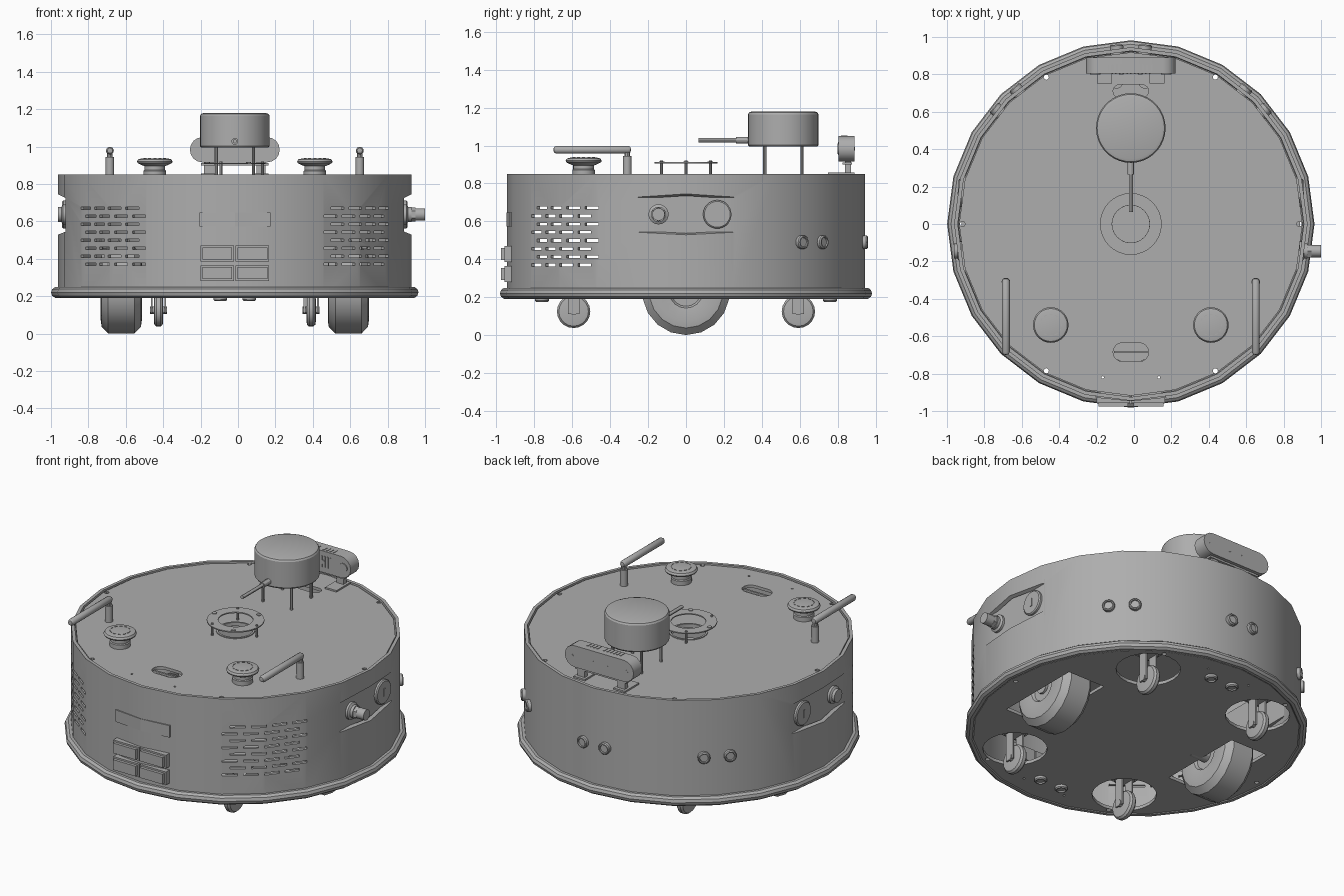
import bpy, bmesh
from math import sin, cos, pi, radians
from mathutils import Matrix, Vector

cube = bpy.data.objects.get("Cube")
if cube:
    bpy.data.objects.remove(cube, do_unlink=True)

AXIS_X = -0.017   # the round body's axis
R = 0.945         # body radius
SIDES = 24
parts = []

grey = bpy.data.materials.new("plain_grey")
grey.use_nodes = True
grey.diffuse_color = (0.42, 0.42, 0.42, 1)
grey.node_tree.nodes["Principled BSDF"].inputs["Base Color"].default_value = (0.42, 0.42, 0.42, 1)


def T(x, y, z):
    return Matrix.Translation((x, y, z))


def rot(deg, axis):
    return Matrix.Rotation(radians(deg), 4, axis)


def polar(deg, r, z):
    """Spot on the wall, measured from the front; local -y points outward."""
    return rot(deg, 'Z') @ T(0, -r, z)


def box(bm, size, m):
    bmesh.ops.create_cube(bm, size=1, matrix=m @ Matrix.Diagonal((*size, 1)))


def lathe(bm, profile, sides, m, closed=False):
    vs = [bm.verts.new((r, 0, z)) for r, z in profile]
    es = [bm.edges.new(p) for p in zip(vs, vs[1:])]
    if closed:
        es.append(bm.edges.new((vs[-1], vs[0])))
    old = set(bm.verts) - set(vs)
    bmesh.ops.spin(bm, geom=vs + es, axis=(0, 0, 1), cent=(0, 0, 0),
                   angle=2 * pi, steps=sides, use_merge=True)
    bmesh.ops.transform(bm, matrix=m, verts=[v for v in bm.verts if v not in old])


def rod(bm, r, z0, z1, m, sides=12):
    lathe(bm, [(0, z0), (r, z0), (r, z1), (0, z1)], sides, m)


def stadium(bm, w, h, depth, m):
    """Pill outline in local xy, pushed along local z."""
    pts = []
    for side in (1, -1):
        for i in range(9):
            a = -pi / 2 + pi * i / 8
            pts.append((side * ((w - h) / 2 + h / 2 * cos(a)), side * h / 2 * sin(a), 0))
    face = bm.faces.new([bm.verts.new(m @ Vector(p)) for p in pts])
    up = bmesh.ops.extrude_face_region(bm, geom=[face], use_keep_orig=True)
    move = m.to_3x3() @ Vector((0, 0, depth))
    bmesh.ops.translate(bm, vec=move, verts=[g for g in up["geom"] if isinstance(g, bmesh.types.BMVert)])


def make(name, bm):
    bmesh.ops.remove_doubles(bm, verts=bm.verts, dist=1e-5)
    bmesh.ops.recalc_face_normals(bm, faces=bm.faces)
    me = bpy.data.meshes.new(name)
    bm.to_mesh(me)
    bm.free()
    me.materials.append(grey)
    ob = bpy.data.objects.new(name, me)
    ob.location.x = AXIS_X
    bpy.context.collection.objects.link(ob)
    parts.append(ob)
    return ob


def cut(target, cutter):
    mod = target.modifiers.new("cut", 'BOOLEAN')
    mod.operation, mod.solver, mod.object = 'DIFFERENCE', 'EXACT', cutter
    dg = bpy.context.evaluated_depsgraph_get()
    me = bpy.data.meshes.new_from_object(target.evaluated_get(dg))
    target.modifiers.remove(mod)
    target.data = me


def drop(cutter):
    parts.remove(cutter)
    bpy.data.objects.remove(cutter, do_unlink=True)


# outer wall with vents and side recesses
bm = bmesh.new()
lathe(bm, [(R, .2), (R, .85), (R - .02, .85), (R - .02, .2)], SIDES, T(0, 0, 0), True)
wall = make("outer_wall", bm)
bm = bmesh.new()
for side in (1, -1):
    for row in range(8):
        for col in range(4):
            a = 33 + 7.4 * col + 2.8 * (row % 2)
            box(bm, (.088, .12, .014), polar(side * a, .93, .37 + .043 * row))
    old = set(bm.verts)
    box(bm, (.1, .7, .18), T(side * .955, 0, .635))
    for v in bm.verts:
        if v not in old and abs(v.co.x) > .95:
            v.co.z += .05 if v.co.z > .635 else -.04
cutter = make("wall_cutter", bm)
cut(wall, cutter)
drop(cutter)

# lid, base plate and sensor ring, sharing the screw holes
bm = bmesh.new()
rod(bm, .918, .825, .843, T(0, 0, 0), SIDES)
lid = make("lid", bm)
bm = bmesh.new()
rod(bm, .935, .195, .215, T(0, 0, 0), SIDES)
base = make("base_plate", bm)
bm = bmesh.new()
for sx in (1, -1):
    rod(bm, .014, .1, 1, T(sx * .9, 0, 0), 8)
    for sy in (1, -1):
        rod(bm, .014, .1, 1, T(sx * .452, sy * .785, 0), 8)
        rod(bm, .007, .1, 1, T(sx * .15, sy * .82, 0), 8)
screws = make("screw_cutter", bm)
cut(lid, screws)
cut(base, screws)
drop(screws)
bm = bmesh.new()
rod(bm, .1, .7, .88, T(0, 0, 0), 24)
stadium(bm, .19, .1, .2, T(0, -.685, .75))
stadium(bm, .19, .07, .2, T(0, .71, .75))
lid_holes = make("lid_cutter", bm)
cut(lid, lid_holes)
drop(lid_holes)
bm = bmesh.new()
for sx in (1, -1):
    box(bm, (.26, .56, .2), T(sx * .607, 0, .2))
    for sy in (1, -1):
        rod(bm, .185, .1, .3, T(sx * .408, sy * .593, 0), 20)
base_holes = make("base_cutter", bm)
cut(base, base_holes)
drop(base_holes)
bm = bmesh.new()
box(bm, (.18, .012, .012), T(0, -.685, .825))
make("lid_slot_bar", bm)

# bumper
bm = bmesh.new()
lathe(bm, [(.952 + .03 * cos(i * pi / 5), .22 + .03 * sin(i * pi / 5)) for i in range(10)],
      SIDES, T(0, 0, 0), True)
make("bumper", bm)

# raised ring over the middle hole
bm = bmesh.new()
lathe(bm, [(.165, .906), (.165, .913), (.1, .913), (.1, .906)], 32, T(0, 0, 0), True)
for a in (90, 210, 330):
    rod(bm, .008, .84, .92, polar(a, .148, 0), 8)
    rod(bm, .014, .913, .917, polar(a + 60, .148, 0), 8)
lathe(bm, [(.112, .838), (.112, .848), (.1, .848), (.1, .838)], 24, T(0, 0, 0), True)
make("sensor_ring", bm)

# drum scanner on four legs, with a feeler rod
bm = bmesh.new()
lathe(bm, [(0, .995), (.18, .995), (.186, 1.003), (.186, 1.165), (.18, 1.175), (.165, 1.18), (0, 1.18)],
      36, T(0, .513, 0))
make("scanner_drum", bm)
bm = bmesh.new()
for sx in (1, -1):
    for y in (.415, .612):
        rod(bm, .009, .84, 1, T(sx * .1, y, 0), 8)
make("scanner_legs", bm)
bm = bmesh.new()
front = T(0, .34, 1.028) @ rot(90, 'X')
rod(bm, .018, 0, .075, front)
rod(bm, .011, .07, .275, front)
make("scanner_rod", bm)

# rear camera bar on a bracket
bm = bmesh.new()
face = T(0, .805, .983) @ rot(90, 'X')
stadium(bm, .48, .135, -.085, face)
for i in range(11):
    box(bm, (.008, .006, .07), T(-.1 + .02 * i, .804, .985))
    if i != 6:
        box(bm, (.01, .035, .005), T(-.12 + .023 * i, .835, 1.051))
for x in (-.19, -.05, .05, .19):
    rod(bm, .028 if abs(x) > .1 else .012, -.004, .006, T(x, 0, 0) @ face, 16)
    rod(bm, .01, .084, .088, T(x, .805 + .17, .983) @ rot(90, 'X'), 10)
make("camera_bar", bm)
bm = bmesh.new()
box(bm, (.36, .05, .012), T(0, .85, .905))
for sx in (1, -1):
    box(bm, (.08, .14, .01), T(sx * .14, .82, .852))
    box(bm, (.05, .03, .07), T(sx * .14, .855, .885))
make("camera_bracket", bm)

for sx, side in ((1, "left"), (-1, "right")):
    # mushroom button
    bm = bmesh.new()
    spot = T(sx * .428, -.54, 0)
    lathe(bm, [(0, .84), (.06, .84), (.06, .87), (.055, .875), (.055, .895), (.075, .903),
               (.092, .912), (.095, .92), (.088, .932), (.07, .936), (0, .936)], 28, spot)
    for i in range(12):
        box(bm, (.016, .004, .004), spot @ polar(i * 30, .057, .937))
    make(side + "_push_button", bm)

    # folded antenna
    bm = bmesh.new()
    rod(bm, .023, .84, .945, T(sx * .668, -.31, 0), 14)
    rod(bm, .015, .94, .98, T(sx * .668, -.31, 0), 10)
    lathe(bm, [(0, 0), (.014, .003), (.021, .015), (.021, .395), (.014, .407), (0, .41)],
          14, T(sx * .668, -.29, .978) @ rot(90, 'X'))
    make(side + "_antenna", bm)

    # recessed side panel with a round cap and a socket
    bm = bmesh.new()
    box(bm, (.02, .53, .24), T(sx * .895, 0, .635))
    out = rot(sx * 90, 'Y')
    cap = T(sx * .905, .165, .637) @ out
    lathe(bm, [(0, 0), (.075, 0), (.075, .012), (.068, .018), (0, .018)], 28, cap)
    box(bm, (.006, .012, .05), T(sx * .924, .165, .637))
    sock = T(sx * .905, -.145, .637) @ out
    lathe(bm, [(0, 0), (.053, 0), (.053, .014), (.04, .022), (.04, .04), (0, .04)], 24, sock)
    if sx > 0:
        rod(bm, .033, .03, .112, sock, 20)
        rod(bm, .038, .03, .06, sock, 6)
    make(side + "_side_panel", bm)

    # drive wheel
    bm = bmesh.new()
    half = [(0, .085), (.08, .085), (.09, .1), (.16, .11), (.195, .105), (.232, .07)]
    lathe(bm, half + [(r, -z) for r, z in reversed(half)], 18,
          T(sx * .607, 0, .232) @ rot(90, 'Y'))
    rod(bm, .04, -.2, .1, T(sx * .607, 0, .232) @ rot(sx * 90, 'Y'))
    make(side + "_drive_wheel", bm)

    # casters
    for sy, end in ((1, "rear"), (-1, "front")):
        bm = bmesh.new()
        spot = T(sx * .408, sy * .593, 0)
        lathe(bm, [(0, -.025), (.06, -.025), (.078, -.022), (.088, -.01), (.088, .01),
                   (.078, .022), (.06, .025), (0, .025)], 20, spot @ T(0, 0, .125) @ rot(90, 'Y'))
        for s in (1, -1):
            box(bm, (.01, .06, .19), spot @ T(s * .036, 0, .205))
        rod(bm, .02, -.045, .045, spot @ T(0, 0, .125) @ rot(90, 'Y'))
        rod(bm, .06, .29, .33, spot, 16)
        box(bm, (.2, .2, .015), spot @ T(0, 0, .335))
        make(f"{side}_{end}_caster", bm)

# round range sensors: rear wall pairs and downward pairs
eye = [(0, -.03), (.036, -.03), (.036, .016), (.031, .022), (.025, .022), (.023, .014), (0, .014)]
bm = bmesh.new()
for a in (135, 180, 225):
    for d in (-4.6, 4.6):
        lathe(bm, eye, 20, polar(a + d, .94, .49) @ rot(90, 'X'))
make("wall_sensors", bm)
bm = bmesh.new()
for sx in (1, -1):
    for sy in (1, -1):
        lathe(bm, eye, 20, T(sx * .077, sy * .76, .197) @ rot(180, 'X'))
make("floor_sensors", bm)

# front keys and blank plate
bm = bmesh.new()
for x in (-.094, .094):
    for z in (.323, .428):
        box(bm, (.18, .06, .084), T(x, -.928, z))
        box(bm, (.16, .06, .064), T(x, -.946, z))
make("front_keys", bm)
bm = bmesh.new()
for sx in (1, -1):
    box(bm, (.19, .008, .075), polar(sx * 5.8, .939, .61))
make("front_plate", bm)

bpy.ops.object.select_all(action='DESELECT')
for ob in parts:
    ob.select_set(True)
bpy.context.view_layer.objects.active = parts[0]
bpy.ops.object.shade_smooth_by_angle(angle=radians(30))
